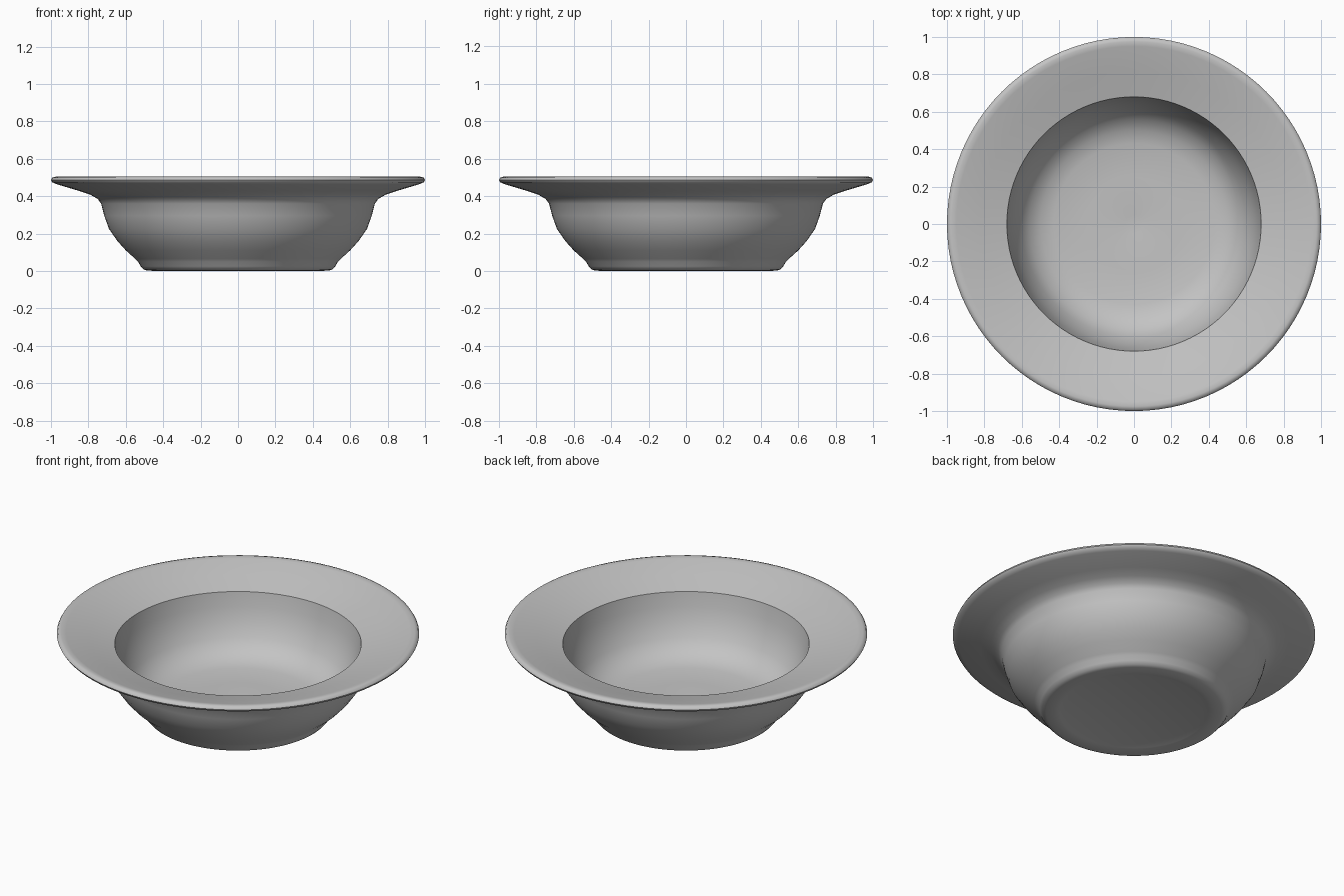
import bpy, bmesh, math
from mathutils import Matrix

cube = bpy.data.objects.get("Cube")
if cube:
    bpy.data.objects.remove(cube, do_unlink=True)

# Glazed ceramic colour
mat = bpy.data.materials.new("grey ceramic")
mat.use_nodes = True
grey = (0.55, 0.55, 0.55, 1)
mat.diffuse_color = grey
mat.node_tree.nodes["Principled BSDF"].inputs["Base Color"].default_value = grey

# Half section (radius, height): underside, foot ring, outer wall, rim, inner wall, floor
profile = [
    (0, 0.012), (0.38, 0.012), (0.41, 0.003), (0.44, 0), (0.485, 0.002), (0.505, 0.008),
    (0.52, 0.025), (0.535, 0.05), (0.55, 0.065), (0.60, 0.11), (0.645, 0.16),
    (0.69, 0.225), (0.715, 0.295), (0.732, 0.36), (0.75, 0.385), (0.79, 0.408),
    (0.85, 0.428), (0.97, 0.464), (0.993, 0.474), (1.0, 0.486), (0.993, 0.499),
    (0.975, 0.504), (0.95, 0.499), (0.82, 0.462), (0.68, 0.424),
    (0.665, 0.34), (0.64, 0.26), (0.60, 0.18), (0.56, 0.13), (0.50, 0.093),
    (0.43, 0.075), (0.25, 0.068), (0.05, 0.066), (0, 0.06),
]

# Revolve the section into a closed bowl
bm = bmesh.new()
verts = [bm.verts.new((r, 0, z)) for r, z in profile]
edges = [bm.edges.new(pair) for pair in zip(verts, verts[1:])]
bmesh.ops.spin(bm, geom=verts + edges, cent=(0, 0, 0), axis=(0, 0, 1),
               angle=math.tau, steps=96, use_duplicate=False)
bmesh.ops.remove_doubles(bm, verts=bm.verts[:], dist=0.0005)
bmesh.ops.recalc_face_normals(bm, faces=bm.faces[:])
mesh = bpy.data.meshes.new("bowl")
bm.to_mesh(mesh)
bm.free()

bowl = bpy.data.objects.new("bowl", mesh)
bpy.context.collection.objects.link(bowl)
mesh.materials.append(mat)

# Smooth surface with a crisp inner lip
bpy.ops.object.select_all(action='DESELECT')
bowl.select_set(True)
bpy.context.view_layer.objects.active = bowl
bpy.ops.object.shade_smooth_by_angle(angle=math.radians(50))
